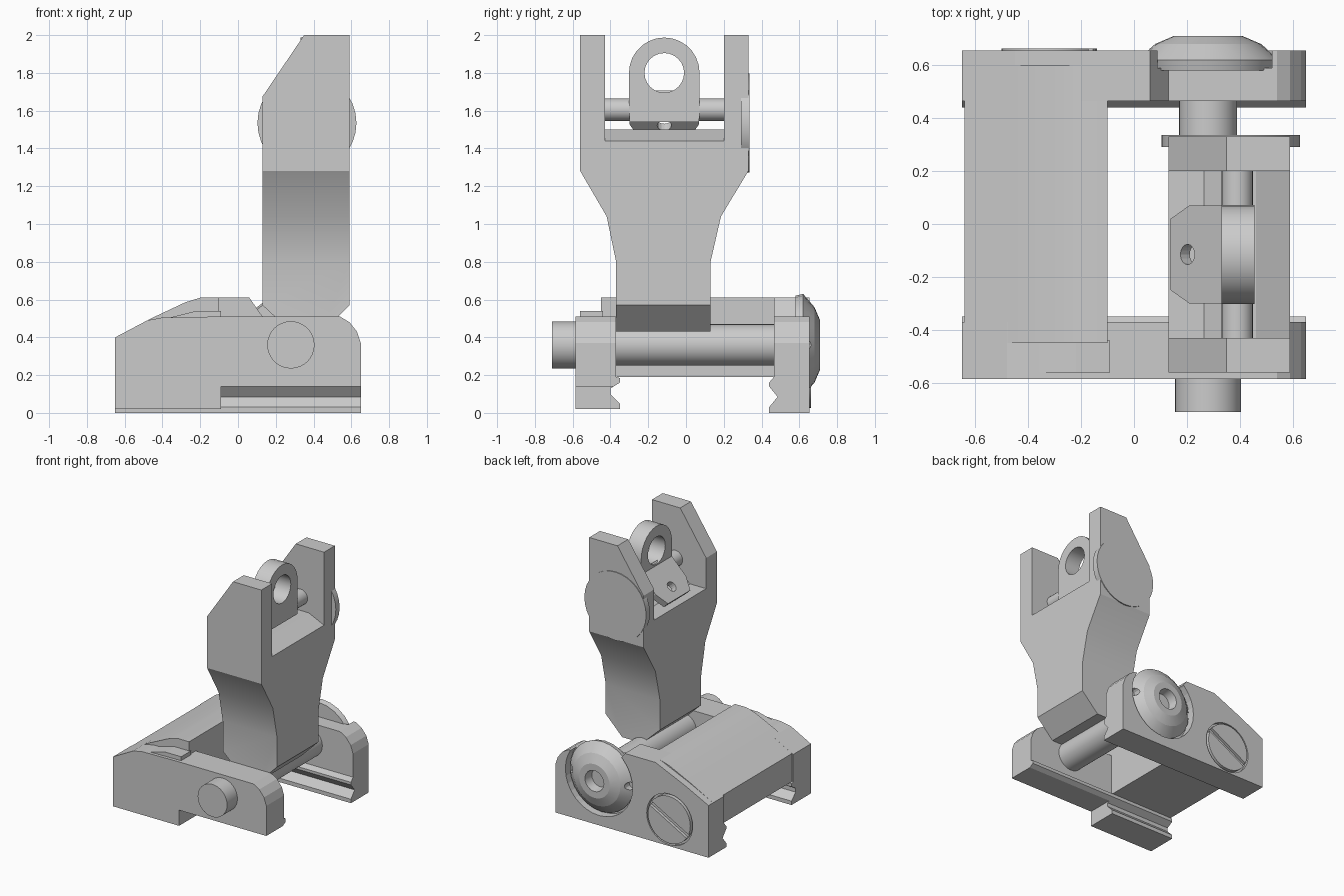
import bpy, bmesh, math
from mathutils import Vector

if "Cube" in bpy.data.objects:
    bpy.data.objects.remove(bpy.data.objects["Cube"])


def make(name, bm):
    bmesh.ops.recalc_face_normals(bm, faces=bm.faces)
    me = bpy.data.meshes.new(name)
    bm.to_mesh(me)
    bm.free()
    ob = bpy.data.objects.new(name, me)
    bpy.context.collection.objects.link(ob)
    return ob


def prism(name, pts, axis, a, b):
    """Extrude a profile: axis 'y' takes (x, z) points, axis 'x' takes (y, z)."""
    bm = bmesh.new()
    place = (lambda p, t: (p[0], t, p[1])) if axis == 'y' else (lambda p, t: (t, p[0], p[1]))
    face = bm.faces.new([bm.verts.new(place(p, a)) for p in pts])
    ext = bmesh.ops.extrude_face_region(bm, geom=[face])
    move = Vector((0, b - a, 0)) if axis == 'y' else Vector((b - a, 0, 0))
    bmesh.ops.translate(bm, vec=move, verts=[v for v in ext['geom'] if isinstance(v, bmesh.types.BMVert)])
    return make(name, bm)


def circle(cx, cz, r, n=32, start=0, sweep=math.tau):
    k = n if sweep == math.tau else n - 1
    return [(cx + r * math.cos(start + sweep * i / k), cz + r * math.sin(start + sweep * i / k)) for i in range(n)]


def rod(name, cx, cz, r, a, b, n=32):
    return smooth(prism(name, circle(cx, cz, r, n), 'y', a, b))


def lathe(name, cx, cz, prof, n=24):
    """Revolve (radius, y) points around a y-parallel axis."""
    bm = bmesh.new()
    rings = [[bm.verts.new((x, y, z)) for x, z in circle(cx, cz, r, n)] for r, y in prof]
    for lo, hi in zip(rings, rings[1:]):
        for i in range(n):
            j = (i + 1) % n
            bm.faces.new((lo[i], lo[j], hi[j], hi[i]))
    bm.faces.new(rings[0])
    bm.faces.new(rings[-1])
    return make(name, bm)


def boolean(ob, other, op='DIFFERENCE'):
    m = ob.modifiers.new('cut', 'BOOLEAN')
    m.operation, m.object, m.solver = op, other, 'EXACT'
    bpy.context.view_layer.objects.active = ob
    bpy.ops.object.modifier_apply(modifier=m.name)
    bpy.data.objects.remove(other)
    return ob


def smooth(ob, angle=25):
    bpy.ops.object.select_all(action='DESELECT')
    ob.select_set(True)
    bpy.context.view_layer.objects.active = ob
    bpy.ops.object.shade_smooth_by_angle(angle=math.radians(angle))
    return ob


PX, PZ = 0.28, 0.36   # hinge axis
nose = [(0.65, 0.37), (0.63, 0.43), (0.59, 0.48), (0.54, 0.51)]

# front rail clamp: stepped side plate with a V groove on its inner foot
front = prism('front_clamp', [(-0.65, 0.02), (-0.09, 0.02), (-0.09, 0.14), (0.65, 0.14)] + nose +
              [(-0.1, 0.51), (-0.4, 0.505), (-0.48, 0.49), (-0.65, 0.4)], 'y', -0.585, -0.35)
boolean(front, prism('groove', [(-0.3, 0.05), (-0.35, 0.05), (-0.40, 0.10), (-0.40, 0.13), (-0.35, 0.16),
                                (-0.35, 0.185), (-0.37, 0.19), (-0.37, 0.7), (-0.3, 0.7)], 'x', -0.8, 0.8))
prism('front_clamp_lip', [(-0.46, 0.48), (-0.09, 0.48), (-0.09, 0.54), (-0.22, 0.54)], 'y', -0.56, -0.44)

# back rail clamp: full foot, wheel recess and screw recess
back = prism('back_clamp', [(-0.65, 0), (0.65, 0)] + nose +
             [(0.13, 0.51), (0.06, 0.61), (-0.2, 0.61), (-0.45, 0.5), (-0.65, 0.4)], 'y', 0.44, 0.655)
boolean(back, prism('groove', [(0.4, 0.03), (0.44, 0.03), (0.485, 0.085), (0.44, 0.14), (0.44, 0.16),
                               (0.465, 0.19), (0.465, 0.7), (0.4, 0.7)], 'x', -0.8, 0.8))
boolean(back, prism('recess', circle(PX, PZ, 0.285), 'y', 0.59, 0.8))
boolean(back, prism('recess', circle(-0.32, 0.205, 0.195), 'y', 0.63, 0.8))

# bridge joining the clamps
smooth(prism('bridge', [(-0.64, 0.19), (-0.1, 0.19), (-0.1, 0.61), (-0.2, 0.61), (-0.28, 0.585), (-0.45, 0.505),
                        (-0.64, 0.405)], 'y', -0.45, 0.6))

# slotted screw
screw = prism('slotted_screw', circle(-0.32, 0.205, 0.18), 'y', 0.62, 0.662)
c, s = math.cos(math.radians(29)), math.sin(math.radians(29))
slot = [(-0.32 + u * c - v * s, 0.205 + u * s + v * c) for u, v in
        ((-0.3, -0.018), (0.3, -0.018), (0.3, 0.018), (-0.3, 0.018))]
smooth(boolean(screw, prism('slot', slot, 'y', 0.64, 0.8)))

# hinge pin and its thumb wheel
rod('hinge_pin', PX, PZ, 0.11, -0.6, 0.6)
rod('pin_head', PX, PZ, 0.125, -0.71, -0.5)
wheel = lathe('thumb_wheel', PX, PZ, [(0.26, 0.58), (0.27, 0.62), (0.20, 0.68), (0.13, 0.71), (0.08, 0.71), (0.07, 0.64)])
for dx in (-0.25, 0.25):
    boolean(wheel, prism('notch', circle(PX + dx, PZ, 0.03, 12), 'y', 0.6, 0.8))
smooth(wheel, 15)

# flip-up tower: side profile intersected with the waisted front outline
tower = prism('tower', [(0.35, 2), (0.59, 2), (0.59, 0.57), (0.45, 0.43), (0.28, 0.43), (0.13, 0.57), (0.13, 1.675)],
              'y', -0.7, 0.5)
boolean(tower, prism('outline', [(-0.56, 2.1), (-0.56, 1.28), (-0.42, 1.04), (-0.37, 0.8), (-0.37, 0.3), (0.13, 0.3),
                                 (0.13, 0.8), (0.185, 1.04), (0.33, 1.28), (0.33, 2.1), (0.2, 2.1), (0.2, 1.44),
                                 (-0.43, 1.44), (-0.43, 2.1)], 'x', 0, 0.8), 'INTERSECT')
smooth(tower, 20)
prism('pocket_step', [(0.14, 1.42), (0.59, 1.42), (0.59, 1.44), (0.46, 1.5), (0.35, 1.5), (0.25, 1.43)], 'y', -0.44, 0.21)

# windage dial on the side of the tower
rod('side_dial', 0.365, 1.535, 0.262, 0.29, 0.336)

# aperture cross pin
rod('aperture_pin', 0.39, 1.605, 0.06, -0.44, 0.21, 20)

# upright aperture leaf with a large hole
leaf = prism('large_aperture', [(-0.3, 1.54), (0.07, 1.54)] + circle(-0.115, 1.8, 0.187, 15, 0, math.pi), 'x', 0.33, 0.455)
boolean(leaf, prism('hole', circle(-0.115, 1.8, 0.105, 24), 'x', 0, 0.8))
smooth(leaf)

# tilted second leaf with a small hole
small = prism('small_aperture', [(-0.3, 0.04), (-0.3, -0.16), (-0.25, -0.26), (0.02, -0.26), (0.07, -0.16),
                                 (0.07, 0.04)], 'x', -0.025, 0.025)
boolean(small, prism('hole', circle(-0.115, -0.17, 0.038, 16), 'x', -0.2, 0.2))
small.location = (0.34, 0, 1.66)
small.rotation_euler = (0, math.radians(45), 0)
